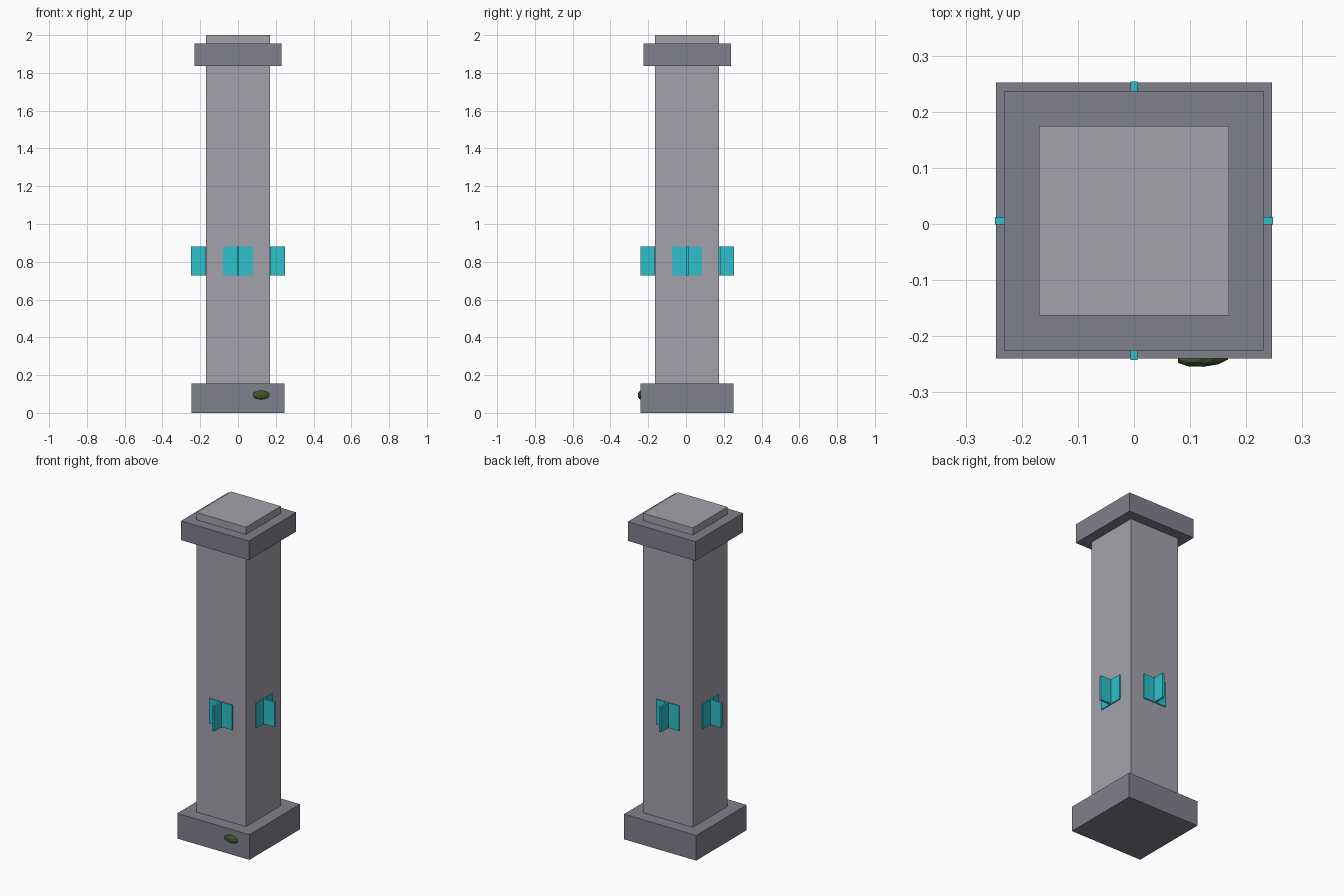
import bpy, math
from mathutils import Matrix

if "Cube" in bpy.data.objects:
    bpy.data.objects.remove(bpy.data.objects["Cube"])

CY = 0.006       # pillar axis, shifted slightly back to leave room for the moss
HALF = 0.169     # half width of the shaft


def material(name, rgb):
    m = bpy.data.materials.new(name)
    m.diffuse_color = (*rgb, 1.0)
    m.use_nodes = True
    m.node_tree.nodes["Principled BSDF"].inputs["Base Color"].default_value = m.diffuse_color
    return m


light_stone = material("light_stone", (0.366, 0.361, 0.407))
dark_stone = material("dark_stone", (0.216, 0.216, 0.262))
cyan = material("cyan_crystal", (0.027, 0.527, 0.604))
moss_green = material("moss_green", (0.052, 0.09, 0.03))


def box(name, center, size, mat):
    bpy.ops.mesh.primitive_cube_add(size=1, location=center)
    ob = bpy.context.object
    ob.name = name
    ob.data.transform(Matrix.Diagonal((*size, 1)))
    ob.data.materials.append(mat)
    return ob


def block(name, half, z0, z1, mat):
    return box(name, (0, CY, (z0 + z1) / 2), (2 * half, 2 * half, z1 - z0), mat)


# Stone pillar
block("base", 0.246, 0.0, 0.155, dark_stone)
block("shaft", HALF, 0.002, 2.0, light_stone)
block("cap", 0.231, 1.837, 1.955, dark_stone)

# Crossed crystal plates centred on each wall of the shaft
for side, (dx, dy) in {"front": (0, -1), "right": (1, 0),
                       "back": (0, 1), "left": (-1, 0)}.items():
    center = (dx * HALF, CY + dy * HALF, 0.804)
    box(side + "_plate_along_x", center, (0.158, 0.013, 0.154), cyan)
    box(side + "_plate_along_y", center, (0.013, 0.158, 0.154), cyan)

# Moss clump on the front of the base
bpy.ops.mesh.primitive_ico_sphere_add(subdivisions=2, radius=1,
                                      location=(0.123, CY - 0.246, 0.095))
moss = bpy.context.object
moss.name = "moss"
moss.data.transform(Matrix.Rotation(math.radians(4), 4, 'Z')
                    @ Matrix.Diagonal((0.047, 0.0145, 0.024, 1)))
moss.data.materials.append(moss_green)
